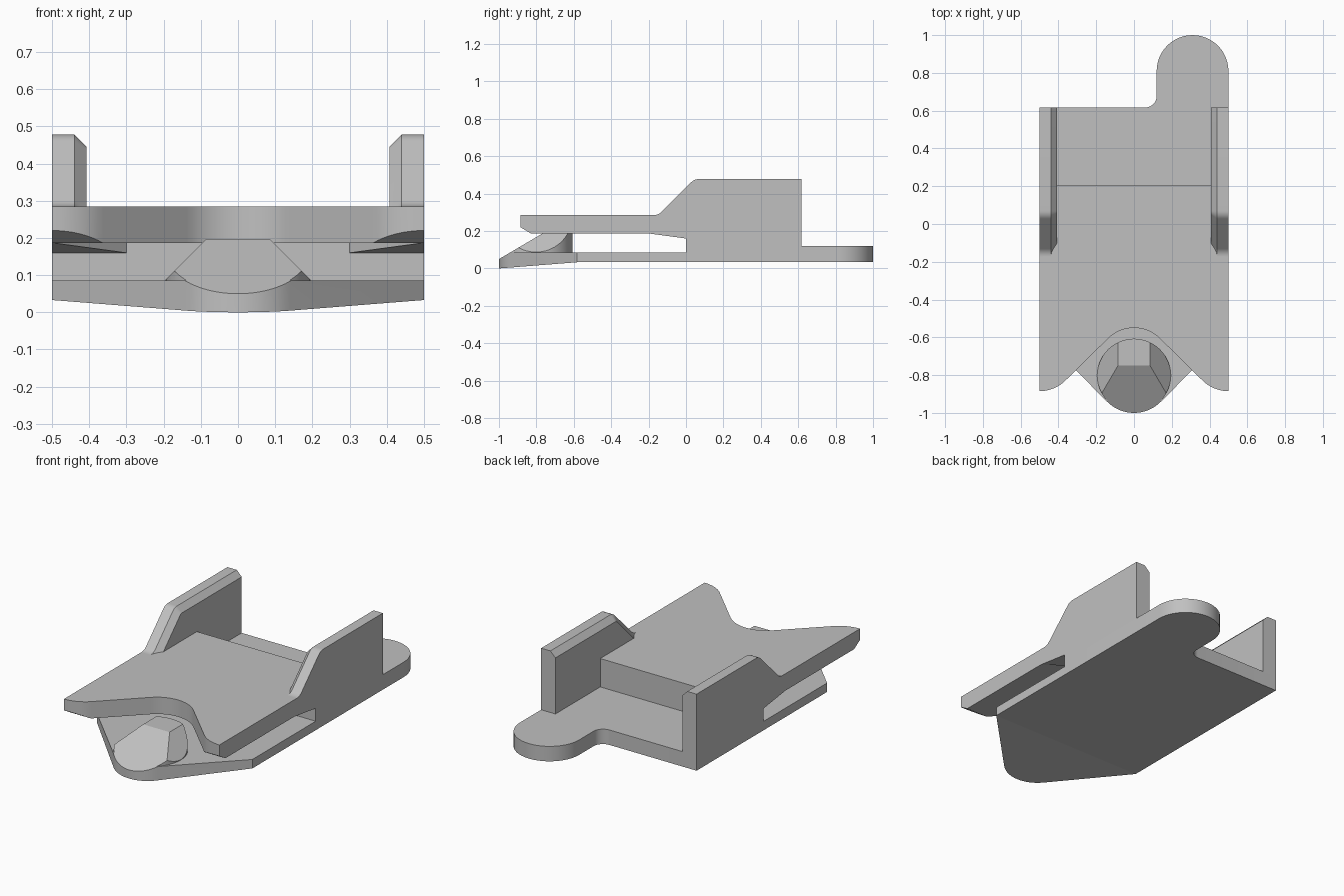
import bpy
import bmesh
from math import sin, cos, radians
from mathutils import Vector

cube = bpy.data.objects.get("Cube")
if cube:
    bpy.data.objects.remove(cube, do_unlink=True)

# One plain grey for the whole fitting
grey = bpy.data.materials.new("plain_grey")
grey.use_nodes = True
colour = (0.53, 0.53, 0.53, 1)
grey.diffuse_color = colour
grey.node_tree.nodes["Principled BSDF"].inputs["Base Color"].default_value = colour
parts = []


def arc(cx, cy, r, start, end, n=12):
    angles = [radians(start + (end - start) * i / n) for i in range(n + 1)]
    return [(cx + r * cos(a), cy + r * sin(a)) for a in angles]


def loft(name, rings, cuts=()):
    """Skin a stack of rings, then slice by planes given as (point, outward normal)."""
    bm = bmesh.new()
    layers = [[bm.verts.new(p) for p in ring] for ring in rings]
    n = len(layers[0])
    bm.faces.new(layers[0])
    bm.faces.new(layers[-1])
    for low, high in zip(layers, layers[1:]):
        for i in range(n):
            j = (i + 1) % n
            bm.faces.new((low[i], low[j], high[j], high[i]))
    bmesh.ops.recalc_face_normals(bm, faces=bm.faces)
    for point, normal in cuts:
        bmesh.ops.bisect_plane(bm, geom=bm.verts[:] + bm.edges[:] + bm.faces[:],
                               plane_co=Vector(point), plane_no=Vector(normal).normalized(),
                               clear_outer=True)
        rim = [e for e in bm.edges if e.is_boundary]
        bmesh.ops.holes_fill(bm, edges=rim, sides=0)
    bmesh.ops.recalc_face_normals(bm, faces=bm.faces)
    mesh = bpy.data.meshes.new(name)
    bm.to_mesh(mesh)
    bm.free()
    mesh.materials.append(grey)
    ob = bpy.data.objects.new(name, mesh)
    bpy.context.collection.objects.link(ob)
    parts.append(ob)


def prism(name, outline, z0, z1, cuts=()):
    loft(name, [[(x, y, z) for x, y in outline] for z in (z0, z1)], cuts)


def box(name, x0, x1, y0, y1, z0, z1):
    prism(name, [(x0, y0), (x1, y0), (x1, y1), (x0, y1)], z0, z1)


BOTTOM, LOWER, FLOOR, UNDER, DECK, TOP = 0.033, 0.085, 0.12, 0.187, 0.285, 0.478
HALF, BACK, STEP = 0.5, 0.617, 0.205
front_bevel = ((0, -1, 0.05), (0, -0.147, 0.25))

# Lower plate and its tapered, rounded nose
box("lower_plate", -HALF, HALF, -0.582, 0, BOTTOM, LOWER)
nose = [(-HALF, -0.582)] + arc(0, -0.8, 0.2, 225, 315, 16) + [(HALF, -0.582)]
prism("nose", nose, 0, LOWER, [((0, -1, 0), (0, 0.033, -0.418)), front_bevel])

# Round catch button with sloped front and sides
sides = [((s * 0.085, 0, 0.197), (s, 0, 1)) for s in (-1, 1)]
prism("catch_button", arc(0, -0.802, 0.195, 0, 352.5, 47), 0.04, 0.197,
      [front_bevel] + sides)

# Rear floor with the rounded tab
floor = [(-HALF, 0), (HALF, 0)] + arc(0.31, 0.81, 0.19, 0, 180, 24)
floor += arc(0.06, BACK + 0.06, 0.06, 0, -90, 8) + [(-HALF, BACK)]
prism("rear_floor", floor, BOTTOM, FLOOR)

# Solid web joining lower and upper plates
box("web_low", -HALF, HALF, 0, STEP, FLOOR, UNDER)

# Upper plate with a rounded notch, underside bevelled at the tips
half = arc(0, -0.745, 0.195, 90, 45, 8) + arc(HALF, -0.69, 0.195, 225, 270, 8)
front = half + [(HALF, STEP), (-HALF, STEP)] + [(-x, y) for x, y in reversed(half[1:])]
prism("upper_plate", front, UNDER, DECK, [((0, -0.83, UNDER), (0, -0.033, -0.055))])


def wall_profile(inset):
    path = arc(-0.173, DECK + 0.06, 0.06 + inset, -90, -45, 6)
    path += arc(0.07, TOP - 0.06, 0.06 - inset, 135, 90, 6)
    return path + [(BACK, TOP - inset), (BACK, 0.24), (-0.173, 0.24)]


for side, s in (("left", 1), ("right", -1)):
    # Side wall: raised part with chamfered inner edge, and its lower rear part
    rings = [[(s * x, y, z) for y, z in wall_profile(inset)]
             for x, inset in ((HALF, 0), (0.44, 0), (0.408, 0.032))]
    loft(side + "_wall", rings, [((0, 0, DECK), (0, 0, -1))])
    box(side + "_wall_base", s * 0.408, s * HALF, STEP, BACK, FLOOR, DECK)
    # Corner gusset with ramped underside at the end of the slot
    plan = [(s * HALF, -0.2), (s * HALF, 0), (s * 0.3, 0)]
    prism(side + "_gusset", plan, 0.15, UNDER, [((0, -0.2, UNDER), (0, -0.027, -0.2))])

# Smooth the curved sides and keep the corners crisp
bpy.ops.object.select_all(action="DESELECT")
for ob in parts:
    ob.select_set(True)
bpy.context.view_layer.objects.active = parts[0]
bpy.ops.object.shade_smooth_by_angle(angle=radians(25))
